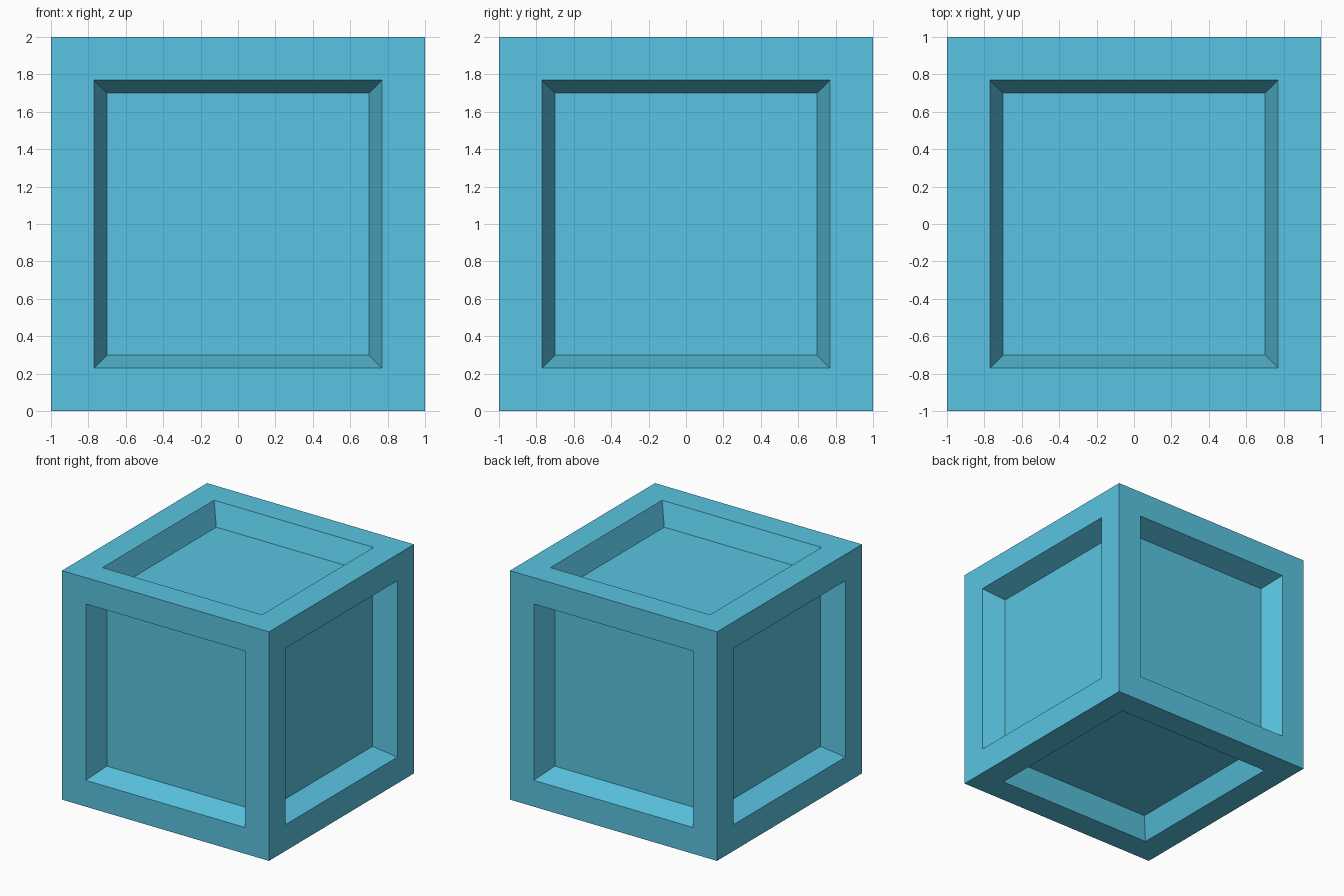
import bpy
import bmesh
from mathutils import Vector

HALF = 1.0        # half the side of the crate
OPENING = 0.77    # half the width of each recess at the surface
FLOOR = 0.70      # half the width of each recess at its floor
DEPTH = 0.19      # depth of the recess

default = bpy.data.objects.get("Cube")
if default:
    bpy.data.objects.remove(default, do_unlink=True)

# Single blue paint
paint = bpy.data.materials.new("sky_blue_paint")
paint.use_nodes = True
colour = (0.10, 0.55, 0.75, 1.0)
paint.diffuse_color = colour
bsdf = paint.node_tree.nodes["Principled BSDF"]
bsdf.inputs["Base Color"].default_value = colour
bsdf.inputs["Roughness"].default_value = 0.6

# Solid block
bm = bmesh.new()
bmesh.ops.create_cube(bm, size=2 * HALF)
bmesh.ops.translate(bm, verts=bm.verts, vec=(0, 0, HALF))
bm.normal_update()
sides = list(bm.faces)

# Frame rim, then a sunken panel with sloping walls on every side
for width in (HALF - OPENING, OPENING - FLOOR):
    bmesh.ops.inset_individual(bm, faces=sides, thickness=width,
                               use_even_offset=True)
bm.normal_update()
for panel in sides:
    sink = -DEPTH * Vector(panel.normal)
    bmesh.ops.translate(bm, verts=panel.verts, vec=sink)
bmesh.ops.recalc_face_normals(bm, faces=bm.faces)

mesh = bpy.data.meshes.new("panelled_crate")
bm.to_mesh(mesh)
bm.free()
mesh.materials.append(paint)
crate = bpy.data.objects.new("panelled_crate", mesh)
bpy.context.collection.objects.link(crate)
